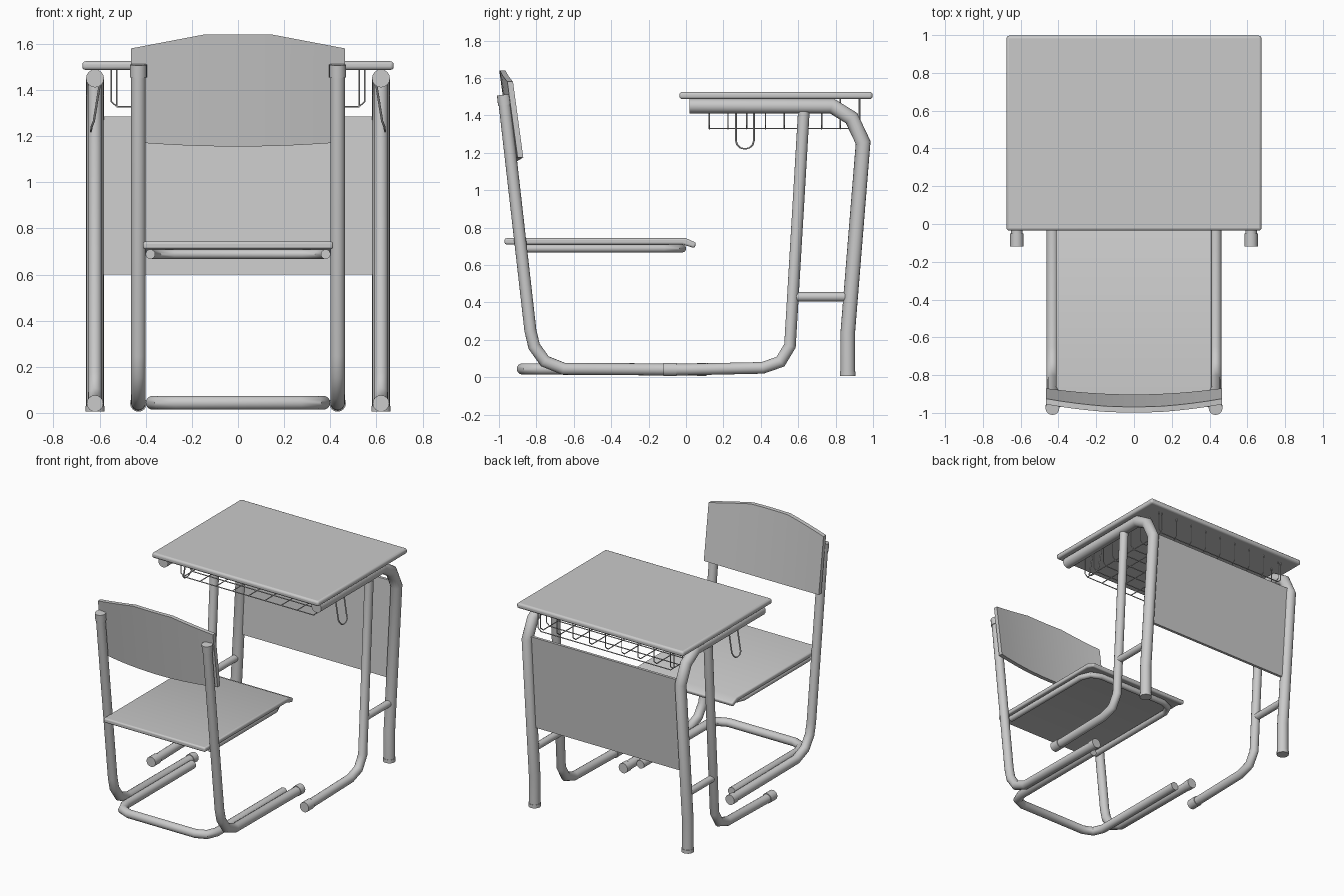
import bpy, bmesh, math
from mathutils import Vector

if "Cube" in bpy.data.objects:
    bpy.data.objects.remove(bpy.data.objects["Cube"])

grey = bpy.data.materials.new("light_grey")
grey.diffuse_color = (0.59, 0.59, 0.59, 1)
grey.use_nodes = True
grey.node_tree.nodes["Principled BSDF"].inputs["Base Color"].default_value = grey.diffuse_color


def finish(bm, name, bevel=0.0, angle=40):
    bmesh.ops.recalc_face_normals(bm, faces=bm.faces[:])
    me = bpy.data.meshes.new(name)
    bm.to_mesh(me)
    bm.free()
    me.materials.append(grey)
    ob = bpy.data.objects.new(name, me)
    bpy.context.collection.objects.link(ob)
    if bevel:
        m = ob.modifiers.new("bevel", 'BEVEL')
        m.width, m.segments = bevel, 3
        m.limit_method = 'ANGLE'
        m.angle_limit = math.radians(40)
    bpy.ops.object.select_all(action='DESELECT')
    bpy.context.view_layer.objects.active = ob
    ob.select_set(True)
    bpy.ops.object.shade_smooth_by_angle(angle=math.radians(angle))
    return ob


def add_tube(bm, pts, r, sides=16):
    """Sweep a circle along a planar path, with mitred bends."""
    pts = [Vector(p) for p in pts]
    dirs = [(b - a).normalized() for a, b in zip(pts, pts[1:])]
    n = dirs[0].orthogonal().normalized()
    for d in dirs[1:]:
        if dirs[0].cross(d).length > 1e-4:
            n = dirs[0].cross(d).normalized()
            break
    rings = []
    for i, p in enumerate(pts):
        a, b = dirs[max(i - 1, 0)], dirs[min(i, len(dirs) - 1)]
        t = (a + b).normalized()
        side = t.cross(n) / max(t.dot(a), 0.5)
        rings.append([bm.verts.new(p + r * (math.cos(k) * n + math.sin(k) * side))
                      for k in (2 * math.pi * j / sides for j in range(sides))])
    for A, B in zip(rings, rings[1:]):
        for j in range(sides):
            k = (j + 1) % sides
            bm.faces.new((A[j], A[k], B[k], B[j]))
    bm.faces.new(rings[0])
    bm.faces.new(rings[-1])


def tube(name, pts, r):
    bm = bmesh.new()
    add_tube(bm, pts, r)
    return finish(bm, name)


def tube_pair(name, x, yz, r):
    """Tube in a side plane, repeated left and right."""
    for s, side in ((-1, "left"), (1, "right")):
        tube(f"{name}_{side}", [(s * x, y, z) for y, z in yz], r)


def slab(name, yz, half, bevel=0.0):
    """Side profile extruded across x."""
    bm = bmesh.new()
    f = bm.faces.new([bm.verts.new((-half, y, z)) for y, z in yz])
    ext = bmesh.ops.extrude_face_region(bm, geom=[f])["geom"]
    bmesh.ops.translate(bm, vec=(2 * half, 0, 0),
                        verts=[v for v in ext if isinstance(v, bmesh.types.BMVert)])
    return finish(bm, name, bevel)


# Desk: top and rear panel
slab("desk_top", [(-0.035, 1.487), (0.997, 1.487), (0.997, 1.525), (-0.035, 1.525)], 0.675, 0.014)
slab("modesty_panel", [(0.935, 1.285), (0.955, 1.285), (0.903, 0.60), (0.883, 0.60)], 0.595)

# Desk: bent side frames, braces and end caps
tube_pair("desk_rear_leg", 0.62, [(0.02, 1.45), (0.78, 1.45), (0.885, 1.385), (0.947, 1.255),
                                  (0.865, 0.24), (0.865, 0.012)], 0.039)
tube_pair("desk_front_leg", 0.62, [(-0.1, 0.041), (0.0, 0.041), (0.41, 0.05), (0.505, 0.083),
                                   (0.556, 0.168), (0.63, 1.42)], 0.031)
tube_pair("desk_brace", 0.62, [(0.585, 0.43), (0.86, 0.43)], 0.025)
tube_pair("desk_rear_cap", 0.62, [(0.865, 0.005), (0.865, 0.03)], 0.042)
tube_pair("desk_front_cap", 0.62, [(-0.12, 0.041), (-0.11, 0.041), (-0.05, 0.041)], 0.036)

# Desk: wire basket, cross wires then lengthwise wires
bm = bmesh.new()
W = 0.0035
for i in range(9):
    y = 0.125 + 0.1 * i
    add_tube(bm, [(-0.55, y, 1.49), (-0.55, y, 1.35), (-0.525, y, 1.328), (0.525, y, 1.328),
                  (0.55, y, 1.35), (0.55, y, 1.49)], W, 6)
for i in range(9):
    x = -0.525 + 1.05 * i / 8
    add_tube(bm, [(x, 0.12, 1.33), (x, 0.90, 1.33), (x, 0.93, 1.355), (x, 0.93, 1.49)], W, 6)
finish(bm, "wire_basket")

# Desk: bag hooks
for s, side in ((-1, "left"), (1, "right")):
    pts = [(s * 0.60, 0.267, 1.42), (s * 0.625, 0.267, 1.265)]
    pts += [(s * (0.63 + 0.008 * math.sin(a)), 0.315 - 0.048 * math.cos(a), 1.265 - 0.045 * math.sin(a))
            for a in (math.pi * k / 6 for k in range(1, 6))]
    pts += [(s * 0.625, 0.363, 1.265), (s * 0.60, 0.363, 1.42)]
    bm = bmesh.new()
    add_tube(bm, pts, 0.005, 8)
    finish(bm, f"bag_hook_{side}")

# Chair: side legs with floor runners and caps
tube_pair("chair_leg", 0.432, [(-0.972, 1.48), (-0.832, 0.25), (-0.812, 0.165), (-0.755, 0.085),
                               (-0.655, 0.045), (0.1, 0.04)], 0.032)
tube_pair("chair_leg_cap", 0.432, [(-0.968, 1.455), (-0.973, 1.50), (-0.974, 1.51)], 0.037)
tube_pair("chair_runner_cap", 0.432, [(0.06, 0.041), (0.11, 0.041)], 0.036)


def u_loop(x, y_open, y_bar, z):
    d = 1 if y_bar > y_open else -1
    half = [(x, y_open), (x, y_bar - d * 0.10), (x - 0.03, y_bar - d * 0.03), (x - 0.10, y_bar)]
    return [(a, b, z) for a, b in half] + [(-a, b, z) for a, b in reversed(half)]


# Chair: floor loop and seat support loop
tube("chair_floor_loop", u_loop(0.37, 0.0, -0.875, 0.044), 0.03)
tube("seat_support", u_loop(0.38, -0.87, -0.02, 0.688), 0.021)

# Chair: seat with turned-down front edge
slab("seat", [(-0.97, 0.71), (-0.02, 0.71), (0.045, 0.69), (0.055, 0.718), (0.0, 0.743),
              (-0.97, 0.743)], 0.412, 0.01)

# Chair: bowed, tilted backrest
bm = bmesh.new()
cols, rows = [], 6
xs = [-0.465, -0.385, -0.31, -0.23, -0.15, -0.075, 0, 0.075, 0.15, 0.23, 0.31, 0.385, 0.465]
for x in xs:
    bow = 1 - (x / 0.465) ** 2
    low = 1.175 - 0.02 * bow
    top = 1.64 - 0.06 * max(0, abs(x) - 0.15) / 0.315
    col = []
    for j in range(rows + 1):
        z = low + (top - low) * j / rows
        col.append(bm.verts.new((x, -0.87 - 0.136 * (z - 1.175) - 0.035 * bow, z)))
    cols.append(col)
for A, B in zip(cols, cols[1:]):
    for j in range(rows):
        bm.faces.new((A[j], B[j], B[j + 1], A[j + 1]))
ext = bmesh.ops.extrude_face_region(bm, geom=bm.faces[:])["geom"]
bmesh.ops.translate(bm, vec=(0, -0.03, 0), verts=[v for v in ext if isinstance(v, bmesh.types.BMVert)])
finish(bm, "backrest")
